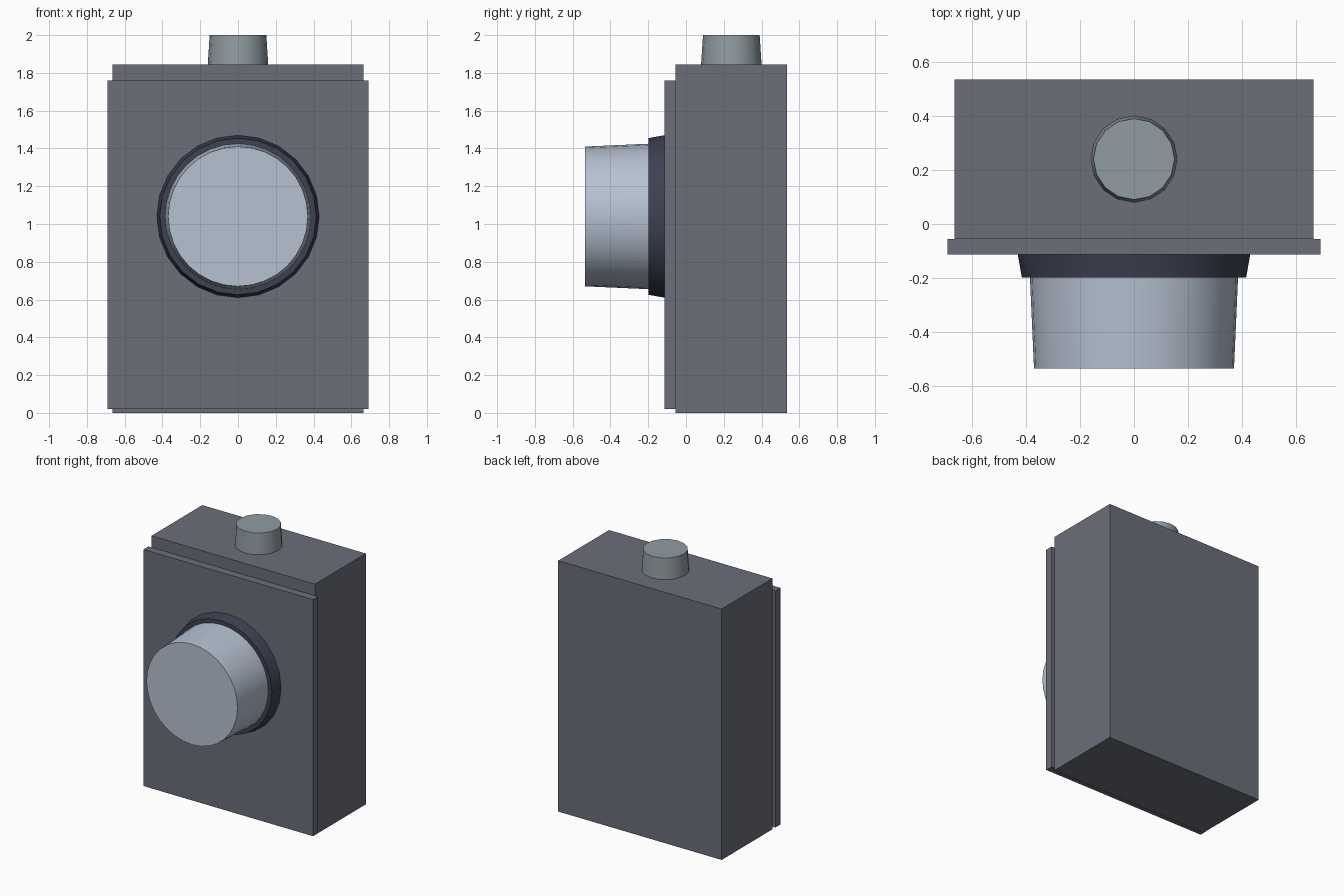
import bpy
import math

cube = bpy.data.objects.get("Cube")
if cube:
    bpy.data.objects.remove(cube, do_unlink=True)


def make_material(name, rgb):
    mat = bpy.data.materials.new(name)
    mat.use_nodes = True
    color = (*rgb, 1.0)
    mat.diffuse_color = color
    mat.node_tree.nodes["Principled BSDF"].inputs["Base Color"].default_value = color
    return mat


slate = make_material("slate grey", (0.145, 0.156, 0.19))
navy = make_material("dark navy", (0.046, 0.054, 0.082))
pale_blue = make_material("pale blue", (0.468, 0.539, 0.645))
steel = make_material("steel grey", (0.28, 0.33, 0.36))


def box(name, mat, x_half, y_range, z_range):
    """Box symmetric in x, spanning the given y and z ranges."""
    (y0, y1), (z0, z1) = y_range, z_range
    bpy.ops.mesh.primitive_cube_add(size=1, location=(0, (y0 + y1) / 2, (z0 + z1) / 2))
    obj = bpy.context.object
    obj.name = name
    obj.scale = (2 * x_half, y1 - y0, z1 - z0)
    bpy.ops.object.transform_apply(location=False, rotation=False, scale=True)
    obj.data.materials.append(mat)


def tapered_drum(name, mat, sides, base_radius, end_radius, length, base, tilt=0.0):
    """Capped frustum growing from its base centre; tilt turns +z to -y."""
    direction = (0, -math.sin(tilt), math.cos(tilt))
    centre = [b + d * length / 2 for b, d in zip(base, direction)]
    bpy.ops.mesh.primitive_cone_add(vertices=sides, radius1=base_radius, radius2=end_radius,
                                    depth=length, location=centre, rotation=(tilt, 0, 0))
    obj = bpy.context.object
    obj.name = name
    obj.data.materials.append(mat)
    bpy.ops.object.shade_smooth_by_angle(angle=math.radians(35))


# Housing and its slightly wider front panel
box("housing", slate, 0.665, (-0.055, 0.535), (0, 1.845))
box("front_panel", slate, 0.69, (-0.113, -0.055), (0.02, 1.76))

# Round button and its collar, facing forward
forward = math.pi / 2
button_height = 1.04
tapered_drum("button_collar", navy, 24, 0.43, 0.415, 0.085, (0, -0.113, button_height), forward)
tapered_drum("front_button", pale_blue, 32, 0.385, 0.37, 0.337, (0, -0.198, button_height), forward)

# Small knob on top
tapered_drum("top_knob", steel, 16, 0.16, 0.15, 0.155, (0, 0.24, 1.845))
